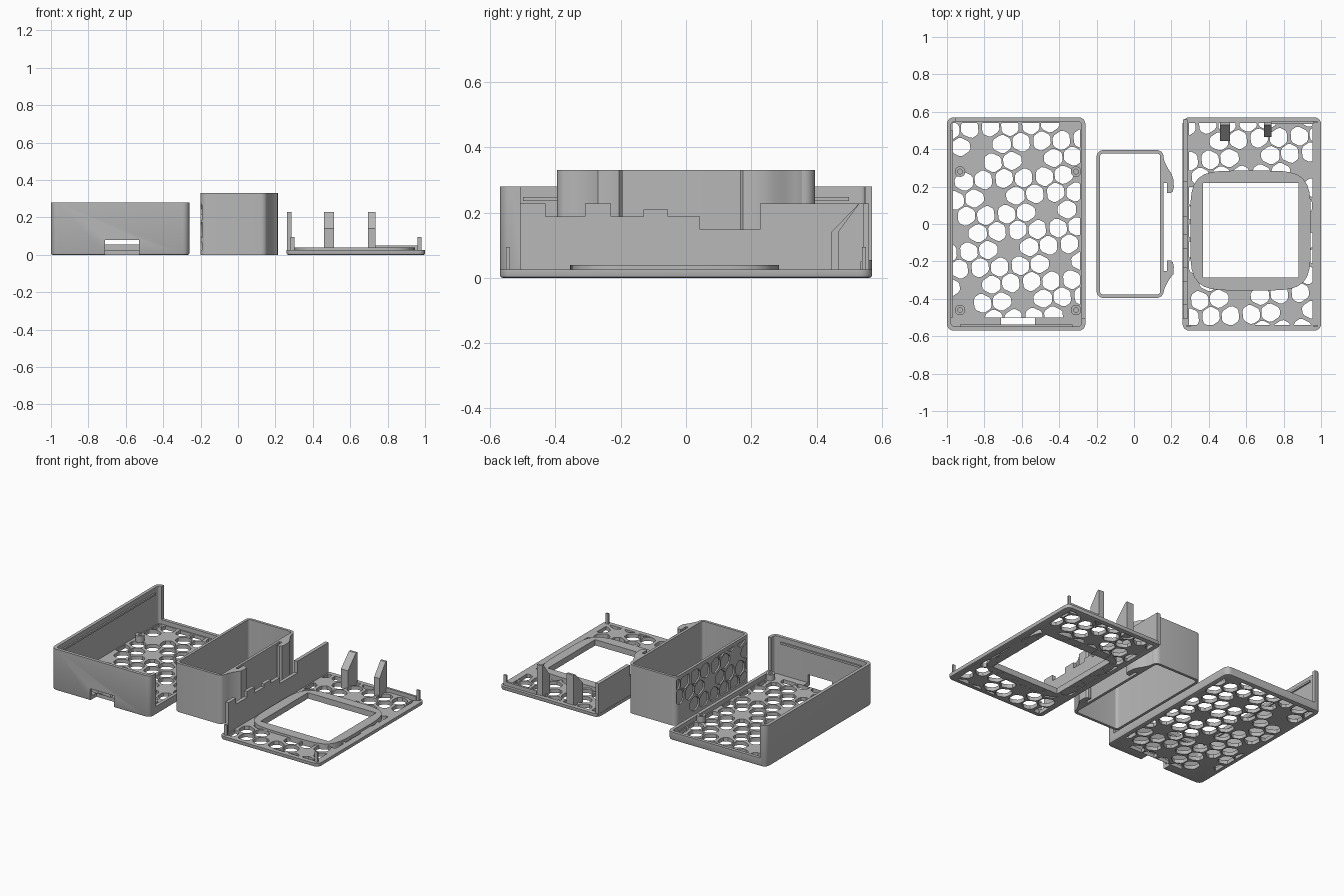
import bpy, bmesh, math
from mathutils import Matrix, Vector

if "Cube" in bpy.data.objects:
    bpy.data.objects.remove(bpy.data.objects["Cube"])

GREY = bpy.data.materials.new("plain grey")
GREY.use_nodes = True
GREY.diffuse_color = (0.48, 0.48, 0.48, 1)
GREY.node_tree.nodes["Principled BSDF"].inputs["Base Color"].default_value = GREY.diffuse_color

# (y, z, x) to (x, y, z): turns an upright prism into a side profile
SIDEWAYS = Matrix(((0, 0, 1, 0), (1, 0, 0, 0), (0, 1, 0, 0), (0, 0, 0, 1)))


def prism(name, outlines, z0, z1, chamfer=0, side=False):
    """Extrude one or several closed outlines between two levels."""
    bm = bmesh.new()
    for pts in outlines:
        base = bm.faces.new([bm.verts.new((p[0], p[1], z0)) for p in pts])
        ext = bmesh.ops.extrude_face_region(bm, geom=[base])
        top = [v for v in ext["geom"] if isinstance(v, bmesh.types.BMVert)]
        bmesh.ops.translate(bm, vec=(0, 0, z1 - z0), verts=top)
    if chamfer:
        low = [e for e in bm.edges if all(abs(v.co.z - z0) < 1e-6 for v in e.verts)]
        bmesh.ops.bevel(bm, geom=low, offset=chamfer, segments=2, profile=0.5, affect='EDGES')
    bmesh.ops.recalc_face_normals(bm, faces=bm.faces)
    if side:
        bm.transform(SIDEWAYS)
    mesh = bpy.data.meshes.new(name)
    bm.to_mesh(mesh)
    bm.free()
    mesh.materials.append(GREY)
    ob = bpy.data.objects.new(name, mesh)
    bpy.context.scene.collection.objects.link(ob)
    return ob


def rect(x0, x1, y0, y1):
    return [(x0, y0), (x1, y0), (x1, y1), (x0, y1)]


def round_rect(x0, x1, y0, y1, r, steps=6):
    pts = []
    for i, (cx, cy) in enumerate(rect(x0 + r, x1 - r, y0 + r, y1 - r)):
        for k in range(steps + 1):
            a = math.pi * (1 + i / 2 + k / steps / 2)
            pts.append((cx + r * math.cos(a), cy + r * math.sin(a)))
    return pts


def circle(x, y, r, n=20):
    return [(x + r * math.cos(2 * math.pi * k / n), y + r * math.sin(2 * math.pi * k / n)) for k in range(n)]


def block(name, x0, x1, y0, y1, z0, z1):
    return prism(name, [rect(x0, x1, y0, y1)], z0, z1)


def cut(ob, cutter):
    """Subtract the cutter from the object and discard the cutter."""
    cutter.hide_render = True
    mod = ob.modifiers.new("cut", 'BOOLEAN')
    mod.operation, mod.solver, mod.object = 'DIFFERENCE', 'EXACT', cutter
    bpy.context.view_layer.update()
    result = ob.evaluated_get(bpy.context.evaluated_depsgraph_get())
    mesh = bpy.data.meshes.new_from_object(result)
    ob.modifiers.clear()
    ob.data = mesh
    bpy.data.objects.remove(cutter)


def clip(pts, axis, limit, sign):
    """Keep the part of a polygon on one side of an axis-aligned line."""
    out = []
    for p, q in zip(pts, pts[1:] + pts[:1]):
        dp, dq = sign * (p[axis] - limit), sign * (q[axis] - limit)
        if dp >= 0:
            out.append(p)
        if dp * dq < 0:
            out.append(p.lerp(q, dp / (dp - dq)))
    return out


def area(pts):
    return abs(sum(p.cross(q) for p, q in zip(pts, pts[1:] + pts[:1]))) / 2


def petals(x0, x1, y0, y1, origin, avoid=(), spacing=0.285, tilt=-26):
    """Six-petal floret openings, clipped to a rectangle."""
    b = spacing / math.sqrt(21)
    unit = [Vector((math.cos(math.radians(tilt + 60 * k)), math.sin(math.radians(tilt + 60 * k)))) * b
            for k in range(7)]
    holes = []
    for i in range(-8, 9):
        for j in range(-8, 9):
            node = Vector(origin) + i * (4 * unit[0] + unit[1]) + j * (4 * unit[1] + unit[2])
            for e, f in zip(unit, unit[1:]):
                mid = node + 1.3 * (e + f)
                raw = [.85 * e, 2 * e, 2 * e + f, e + 2 * f, 2 * f, .85 * f]
                raw = [mid + (node + p - mid) * 0.85 for p in raw]
                pts = []
                for n, p in enumerate(raw):
                    pts += [p.lerp(raw[n - 1], .18), p.lerp(raw[(n + 1) % 6], .18)]
                for axis, limit, sign in ((0, x0, 1), (0, x1, -1), (1, y0, 1), (1, y1, -1)):
                    pts = clip(pts, axis, limit, sign)
                if len(pts) > 2 and area(pts) > .0008 and all((mid - Vector(a)).length > .07 for a in avoid):
                    holes.append(pts)
    return holes


# Tray: box with low back and right rims, open floor pattern and port slot
posts = [(x, y) for x in (-.93, -.31) for y in (-.46, .28)]
tray = prism("tray", [round_rect(-1, -.26, -.57, .57, .035)], 0, .28, chamfer=.009)
cut(tray, prism("cavity", [round_rect(-.978, -.282, -.548, .548, .018)], .025, .4))
cut(tray, block("back_opening", -.955, -.2, .5, .7, .055, .4))
cut(tray, block("right_opening", -.3, -.2, -.505, .7, .055, .4))
cut(tray, prism("floor_pattern", petals(-.97, -.29, -.5, .54, (-.743, .144), posts), -.1, .04))
cut(tray, block("port_slot", -.71, -.53, -.7, -.502, -.1, .08))

# Tray details: snap ridges and screw bosses
block("left_snap_ridge", -.98, -.968, -.5, .5, .235, .248)
block("front_snap_ridge", -.93, -.33, -.55, -.538, .235, .248)
for x, y in posts:
    boss = prism("screw_boss", [circle(x, y, .028)], .02, .065)
    cut(boss, prism("boss_bore", [circle(x, y, .013)], .03, .1))

# Clip: open sleeve with two hooks on its right wall
outer = round_rect(-.2, .158, -.395, .395, .035)
sleeve = prism("sleeve", [outer], 0, .33)
cut(sleeve, prism("sleeve_bore", [round_rect(-.182, .14, -.377, .377, .018)], -.1, .4))
cut(sleeve, prism("wall_pattern", petals(-.38, .38, .025, .305, (.03, .16)), -.3, -.19, side=True))
HOOK = [(.145, .375), (.157, .36), (.163, .335), (.18, .3), (.2, .27), (.21, .24), (.213, .2),
        (.208, .175), (.195, .165), (.176, .165), (.176, .22), (.145, .22)]
prism("back_hook", [HOOK], 0, .33)
prism("front_hook", [[(x, -y - (.03 if y < .25 else .01)) for x, y in reversed(HOOK)]], 0, .33)

# Cover: patterned plate with a framed window
cover = prism("cover_plate", [round_rect(.26, 1, -.57, .57, .035)], 0, .025, chamfer=.008)
cut(cover, prism("cover_pattern", petals(.295, .955, -.54, .54, (.62, .36)), -.1, .1))
WINDOW = (.37, .88, -.285, .22)
cut(cover, block("window_opening", *WINDOW, -.1, .1))


def bulge(cx, cy, rx, ry, power=5, n=64):
    pts = []
    for k in range(n):
        c, s = math.cos(2 * math.pi * k / n), math.sin(2 * math.pi * k / n)
        r = (abs(c) ** power + abs(s) ** power) ** (-1 / power)
        pts.append((cx + rx * r * c, cy + ry * r * s))
    return pts


ring = prism("window_frame", [bulge(.623, -.035, .322, .32)], .001, .04)
cut(ring, block("frame_opening", *WINDOW, -.1, .1))

# Cover side wall with port cut-outs along its top
HIGH, MID, LOW = .228, .188, .148
steps = [(-.508, HIGH), (-.43, MID), (-.31, HIGH), (-.23, MID), (-.13, .21), (-.055, MID),
         (.043, LOW), (.226, HIGH), (.56, None)]
top_edge = []
for (y, z), (y_next, _) in zip(steps, steps[1:]):
    top_edge += [(y, z), (y_next, z)]
prism("cover_side_wall", [[(.56, .01), (-.508, .01)] + top_edge], .262, .286, side=True)

# Cover supports, rail and corner pins
for x0, x1, y0 in ((.46, .512, .445), (.695, .735, .465)):
    prism("rear_support", [[(y0, .01), (.545, .01), (.545, .228), (.53, .228), (y0, .14)]], x0, x1, side=True)
block("rear_rail", .735, .96, .535, .55, .01, .05)
for x, y in ((.97, -.545), (.97, .545), (.292, -.545)):
    block("corner_pin", x - .01, x + .01, y - .006, y + .006, .01, .095)

# Smooth the rounded faces, keep the edges sharp
bpy.ops.object.select_all(action='DESELECT')
for ob in bpy.context.scene.objects:
    if ob.type == 'MESH':
        ob.select_set(True)
        bpy.context.view_layer.objects.active = ob
bpy.ops.object.shade_smooth_by_angle(angle=math.radians(30))
